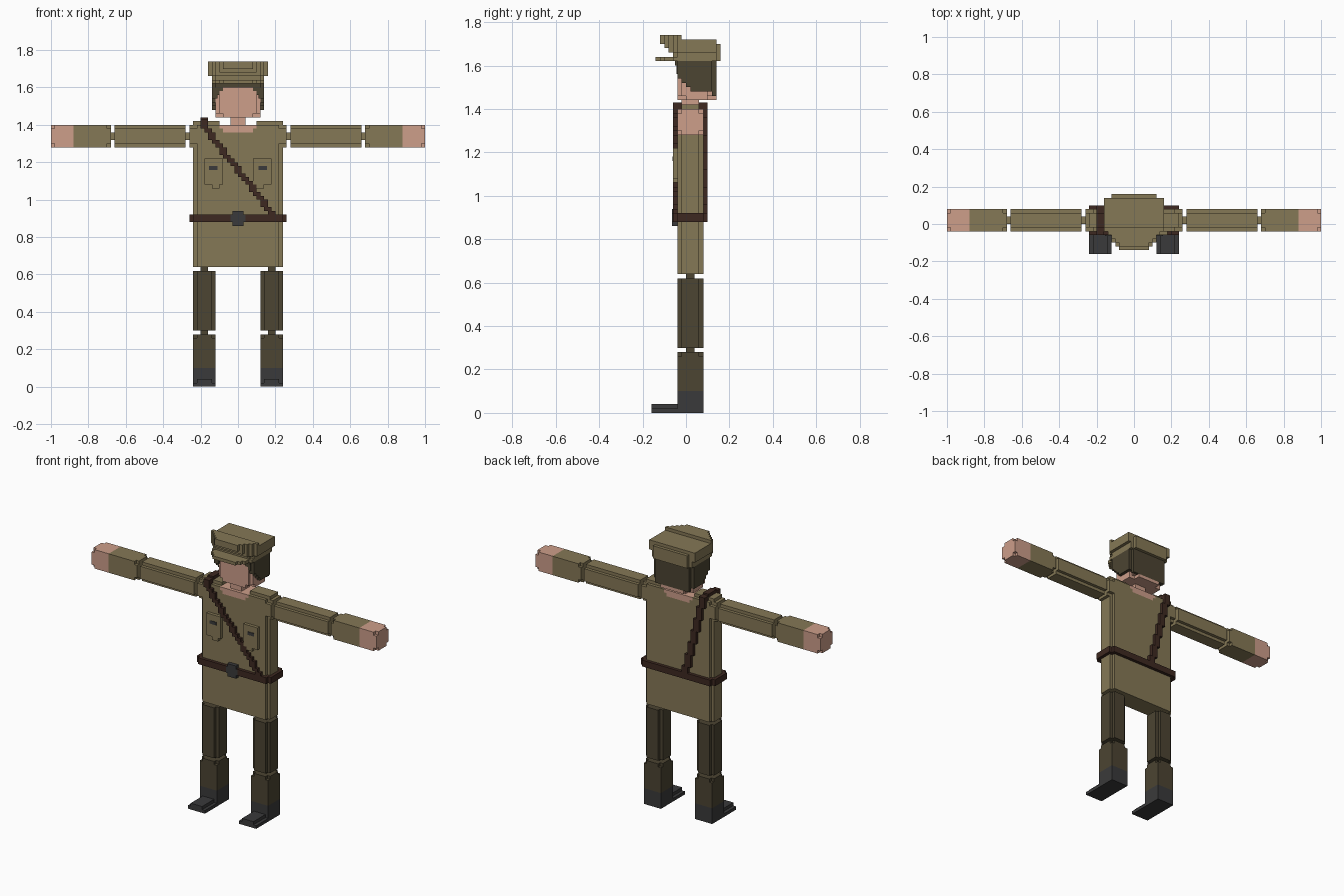
import bpy, bmesh

if "Cube" in bpy.data.objects:
    bpy.data.objects.remove(bpy.data.objects["Cube"])

U = 0.02  # basic block size


def material(name, rgb):
    m = bpy.data.materials.new(name)
    m.diffuse_color = (*rgb, 1)
    m.use_nodes = True
    m.node_tree.nodes["Principled BSDF"].inputs["Base Color"].default_value = m.diffuse_color
    return m


OLIVE = material("olive cloth", (0.235, 0.188, 0.093))
SKIN = material("skin", (0.61, 0.342, 0.254))
BROWN = material("dark brown", (0.072, 0.058, 0.032))
LEATHER = material("leather", (0.048, 0.022, 0.015))
GREY = material("dark grey", (0.042, 0.042, 0.043))


def finish(name, bm, mat):
    bmesh.ops.recalc_face_normals(bm, faces=bm.faces)
    me = bpy.data.meshes.new(name)
    bm.to_mesh(me)
    bm.free()
    me.materials.append(mat)
    ob = bpy.data.objects.new(name, me)
    bpy.context.collection.objects.link(ob)
    return ob


def boxes(name, mat, items):
    """Boxes given as x0, x1, y0, y1, z0, z1 in one object."""
    bm = bmesh.new()
    for x0, x1, y0, y1, z0, z1 in items:
        vs = bmesh.ops.create_cube(bm, size=1)["verts"]
        for v in vs:
            v.co = ((x0 + x1) / 2 + v.co.x * (x1 - x0),
                    (y0 + y1) / 2 + v.co.y * (y1 - y0),
                    (z0 + z1) / 2 + v.co.z * (z1 - z0))
    return finish(name, bm, mat)


def prism(name, mat, outline, a, b, axis="z"):
    """Extrude an outline, (x, y) along z or (y, z) along x."""
    bm = bmesh.new()

    def put(u, v, w):
        return bm.verts.new((u, v, w) if axis == "z" else (w, u, v))
    lo = [put(u, v, a) for u, v in outline]
    hi = [put(u, v, b) for u, v in outline]
    n = len(lo)
    bm.faces.new(lo)
    bm.faces.new(hi)
    for i in range(n):
        bm.faces.new((lo[i], lo[(i + 1) % n], hi[(i + 1) % n], hi[i]))
    return finish(name, bm, mat)


def notched(u0, u1, v0, v1, c=U):
    """Rectangle with a square notch at each corner."""
    return [(u0 + c, v0), (u1 - c, v0), (u1 - c, v0 + c), (u1, v0 + c),
            (u1, v1 - c), (u1 - c, v1 - c), (u1 - c, v1), (u0 + c, v1),
            (u0 + c, v1 - c), (u0, v1 - c), (u0, v0 + c), (u0 + c, v0 + c)]


def stepped(half):
    """Mirror steps of (half width, y start), front to back, into an outline."""
    right = []
    for (w, y), (_, y2) in zip(half, half[1:]):
        right += [(w, y), (w, y2)]
    return right + [(-x, y) for x, y in reversed(right)]


Y0, Y1 = -0.04, 0.08  # front and back of body and limbs

for s, side in ((-1, "right"), (1, "left")):
    def mx(*items):
        return [(min(s * b[0], s * b[1]), max(s * b[0], s * b[1]), *b[2:]) for b in items]

    # arms
    arm = (Y0, Y1, 1.28, 1.40)
    prism(side + "_upper_arm", OLIVE, notched(*arm), s * 0.28, s * 0.66, "x")
    prism(side + "_cuff_end", OLIVE, notched(*arm), s * 0.68, s * 0.70, "x")
    boxes(side + "_forearm", OLIVE, mx((0.70, 0.88, *arm)))
    boxes(side + "_hand", SKIN, mx((0.88, 0.98, *arm)))
    prism(side + "_fingers", SKIN, notched(*arm), s * 0.98, s * 1.0, "x")
    boxes(side + "_arm_joints", OLIVE, mx((0.26, 0.28, 0, 0.04, 1.32, 1.36),
                                          (0.66, 0.68, 0, 0.04, 1.32, 1.36)))
    prism(side + "_shoulder", OLIVE, notched(*arm), s * 0.22, s * 0.26, "x")

    # legs
    xa, xb = sorted((s * 0.12, s * 0.24))
    leg = notched(xa, xb, Y0, Y1)
    prism(side + "_thigh", BROWN, leg, 0.30, 0.62)
    prism(side + "_shin_top", BROWN, leg, 0.26, 0.28)
    boxes(side + "_shin", BROWN, [(xa, xb, Y0, Y1, 0.10, 0.26)])
    boxes(side + "_leg_joints", BROWN, mx((0.16, 0.20, 0, 0.04, 0.28, 0.30),
                                          (0.16, 0.20, 0, 0.04, 0.62, 0.64)))
    boxes(side + "_boot", GREY, [(xa, xb, Y0, Y1, 0, 0.10),
                                 (xa, xb, -0.16, Y0, 0, 0.02),
                                 (xa + U, xb - U, -0.16, Y0, 0.02, 0.04)])

    # shoulder part of the jacket, leaving the neckline open
    boxes(side + "_jacket_shoulder", OLIVE, mx((0.08, 0.22, Y0, Y1, 1.36, 1.38),
                                               (0.10, 0.22, Y0, Y1, 1.38, 1.40),
                                               (0.22, 0.24, -0.02, 0.06, 1.36, 1.40),
                                               (0.10, 0.24, -0.02, 0.06, 1.40, 1.42)))

    # chest pocket with a fastening
    boxes(side + "_pocket", OLIVE, mx((0.08, 0.18, -0.06, Y0, 1.08, 1.22),
                                      (0.10, 0.14, -0.06, Y0, 1.06, 1.08)))
    boxes(side + "_pocket_button", GREY, mx((0.11, 0.155, -0.063, -0.058, 1.16, 1.18)))

# jacket, neckline and neck
prism("jacket", OLIVE, notched(-0.24, 0.24, Y0, Y1), 0.64, 1.36)
boxes("neckline", SKIN, [(-0.08, 0.08, Y0, Y1, 1.36, 1.38),
                         (-0.10, 0.10, Y0, Y1, 1.38, 1.40)])
boxes("neck", SKIN, [(-0.04, 0.04, -0.02, 0.06, 1.40, 1.44)])

# belt and buckle
prism("belt", LEATHER, notched(-0.26, 0.26, -0.06, 0.10), 0.88, 0.92)
boxes("buckle", GREY, [(-0.04, 0.04, -0.064, Y0, 0.88, 0.92),
                       (-0.03, 0.03, -0.064, Y0, 0.86, 0.94)])

# diagonal strap, one small block per row, front and back
rows = [(-0.20, -0.16, -0.02, 0.06, 1.42, 1.44),
        (-0.20, -0.16, -0.06, -0.02, 1.40, 1.43),
        (-0.20, -0.16, 0.06, 0.10, 1.40, 1.43)]
N = 24
for i in range(N):
    z = 0.92 + i * U
    for bottom, ya, yb in ((0.18, -0.06, Y0), (-0.06, Y1, 0.10)):
        x = round((bottom + (-0.18 - bottom) * i / (N - 1)) / U) * U
        rows.append((x - U, x + U, ya, yb, z, z + U))
boxes("shoulder_strap", LEATHER, rows)

# head
prism("head", SKIN, notched(-0.12, 0.12, Y0, 0.12), 1.46, 1.61)
prism("jaw", SKIN, notched(-0.12, 0.12, Y0, 0.14, 0.04), 1.44, 1.46)

# hair: back plate, stepped sides and fringe
hair = [(-0.12, 0.12, 0.12, 0.14, 1.46, 1.62),
        (-0.12, 0.12, -0.05, -0.03, 1.60, 1.62)]
for s in (-1, 1):
    for y, z in ((-0.04, 1.54), (-0.02, 1.52), (0.0, 1.50), (0.02, 1.48)):
        xa, xb = sorted((s * 0.11, s * 0.14))
        hair.append((xa, xb, y, 0.12 if z == 1.48 else y + U, z, 1.62))
    for w, z in ((0.08, 1.58), (0.10, 1.56)):
        xa, xb = sorted((s * w, s * 0.12))
        hair.append((xa, xb, -0.044, -0.02, z, z + U))
boxes("hair", BROWN, hair)

# cap: visor, band, flaring crown and raised front
prism("cap_visor", OLIVE, stepped([(0.08, -0.14), (0.10, -0.12), (0.12, -0.10),
                                   (0.14, -0.06), (0.14, -0.02)]), 1.62, 1.64)
prism("cap_band", OLIVE, stepped([(0.12, -0.06), (0.14, -0.04), (0.12, 0.14),
                                  (0.12, 0.16)]), 1.62, 1.66)
steps = [(0.08, -0.12), (0.10, -0.10), (0.12, -0.08), (0.14, -0.06), (0.16, -0.04)]
for i, (z0, z1, back) in enumerate([(1.66, 1.68, 0.16), (1.68, 1.70, 0.16),
                                    (1.70, 1.72, 0.14)]):
    end = [(0.12, 0.14), (0.12, 0.16)] if back == 0.16 else [(0.16, 0.14)]
    prism("cap_crown_%d" % (i + 1), OLIVE, stepped(steps[2 - i:] + end), z0, z1)
prism("cap_front", OLIVE, stepped(steps + [(0.16, -0.02)]), 1.72, 1.74)
